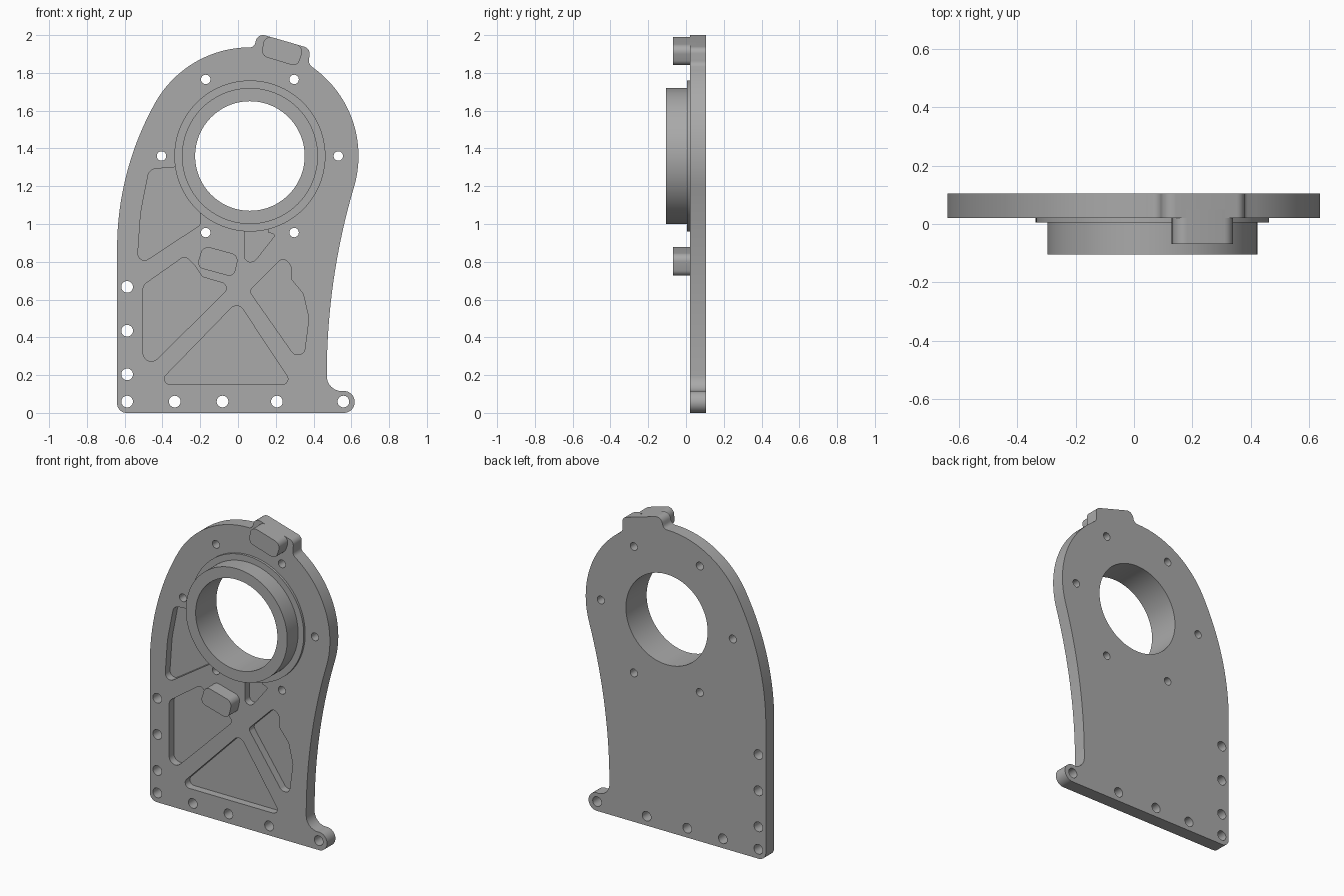
import bpy, bmesh
from math import cos, sin, tan, radians, pi
from mathutils import Vector

cube = bpy.data.objects.get("Cube")
if cube:
    bpy.data.objects.remove(cube, do_unlink=True)

metal = bpy.data.materials.new("grey_metal")
metal.use_nodes = True
GREY = (0.4, 0.4, 0.4, 1)
metal.diffuse_color = GREY
metal.node_tree.nodes["Principled BSDF"].inputs["Base Color"].default_value = GREY

FRONT, BACK, FLOOR = 0.02, 0.105, 0.068
BORE = (0.063, 1.36)


def arc(cx, cz, r, a, b, n=24):
    """Points on an arc from angle a to angle b in degrees."""
    angles = [radians(a + (b - a) * i / n) for i in range(n + 1)]
    return [(cx + r * cos(t), cz + r * sin(t)) for t in angles]


def circle(cx, cz, r, n=32):
    return arc(cx, cz, r, 0, 360, n)[:-1]


def rounded(corners, steps=8):
    """Polygon whose corners (x, z, radius) are filleted; no radius keeps the point."""
    out = []
    for i, c in enumerate(corners):
        p = Vector(c[:2])
        if len(c) < 3:
            out.append(p)
            continue
        u = (Vector(corners[i - 1][:2]) - p).normalized()
        v = (Vector(corners[(i + 1) % len(corners)][:2]) - p).normalized()
        half = u.angle(v) / 2
        centre = p + (u + v).normalized() * (c[2] / sin(half))
        start = p + u * (c[2] / tan(half)) - centre
        end = p + v * (c[2] / tan(half)) - centre
        sweep = start.angle(end)
        for k in range(steps + 1):
            t = k / steps
            out.append(centre + (start * sin((1 - t) * sweep) + end * sin(t * sweep)) / sin(sweep))
    return out


def add_prism(bm, outline, y0, y1):
    face = bm.faces.new([bm.verts.new((p[0], y0, p[1])) for p in outline])
    new = bmesh.ops.extrude_face_region(bm, geom=[face])["geom"]
    verts = [g for g in new if isinstance(g, bmesh.types.BMVert)]
    bmesh.ops.translate(bm, verts=verts, vec=(0, y1 - y0, 0))


def make(name, bm):
    bmesh.ops.recalc_face_normals(bm, faces=bm.faces)
    mesh = bpy.data.meshes.new(name)
    bm.to_mesh(mesh)
    bm.free()
    mesh.materials.append(metal)
    ob = bpy.data.objects.new(name, mesh)
    bpy.context.collection.objects.link(ob)
    return ob


def prism(name, outline, y0, y1):
    bm = bmesh.new()
    add_prism(bm, outline, y0, y1)
    return make(name, bm)


def smooth(ob):
    bpy.ops.object.select_all(action="DESELECT")
    ob.select_set(True)
    bpy.context.view_layer.objects.active = ob
    bpy.ops.object.shade_smooth_by_angle(angle=radians(30))


# Plate outline: foot, swept right edge, round head with tab, swept left edge
outline = rounded(
    [(-0.64, 0, 0.05)]
    + arc(0.56, 0.058, 0.058, -90, 90)
    + arc(0.55, 0.195, 0.08, 270, 180, 10)
    + arc(3.984, 0.2, 3.514, 180, 163.5)
    + arc(*BORE, 0.575, -16.5, 52, 40)[1:]
    + [(0.375, 1.845, 0.035), (0.38, 1.93, 0.035), (0.105, 2.01, 0.04), (0.085, 1.935, 0.03)]
    + arc(*BORE, 0.575, 92, 150.7, 40)
    + arc(0.937, 0.87, 1.577, 150.7, 180)[1:]
)
plate = prism("plate", outline, FRONT, BACK)

# Weight-saving pockets in the front of the plate
pockets = [
    [(-0.535, 0.775, 0.035), (-0.515, 1.06, 0.6), (-0.47, 1.29, 0.045), (-0.32, 1.302)]
    + arc(*BORE, 0.37, 190, 222, 8)
    + [(-0.2, 1.05), (-0.2, 0.995, 0.025)],
    [(-0.503, 0.21, 0.045), (-0.503, 0.675, 0.05), (-0.28, 0.832, 0.03), (-0.225, 0.775, 0.03),
     (-0.19, 0.72, 0.03), (-0.035, 0.675, 0.03)],
    [(-0.43, 0.15, 0.03), (-0.002, 0.59, 0.04), (0.29, 0.15, 0.03)],
    [(0.06, 0.645, 0.025), (0.24, 0.825, 0.03), (0.28, 0.78, 0.03), (0.28, 0.71, 0.03),
     (0.345, 0.63, 0.05), (0.375, 0.5, 0.03), (0.35, 0.31, 0.03), (0.295, 0.31, 0.03)],
    [(0.035, 0.79, 0.03), (0.035, 1.0), (0.16, 1.0), (0.16, 0.955), (0.2, 0.945, 0.012),
     (0.09, 0.805, 0.04)],
]
cut = bmesh.new()
for pocket in pockets:
    add_prism(cut, rounded(pocket), FRONT - 0.1, FLOOR)

# Through holes: bore, bolt circle, foot row and left edge row
holes = [(*BORE, 0.34, 96)]
holes += [(x, z, 0.025, 24) for x, z in circle(*BORE, 0.468, 6)]
holes += [(x, 0.06, 0.031, 24) for x in (-0.587, -0.335, -0.082, 0.206, 0.558)]
holes += [(-0.587, z, 0.031, 24) for z in (0.204, 0.435, 0.667)]
for x, z, r, n in holes:
    add_prism(cut, circle(x, z, r, n), FRONT - 0.1, BACK + 0.1)
cutter = make("plate_cutter", cut)
cutter.hide_render = True

mod = plate.modifiers.new("cuts", "BOOLEAN")
mod.operation, mod.solver, mod.object = "DIFFERENCE", "EXACT", cutter
bpy.context.view_layer.objects.active = plate
bpy.ops.object.modifier_apply(modifier=mod.name)
bpy.data.objects.remove(cutter, do_unlink=True)
smooth(plate)

# Bearing housing: stepped ring turned about the bore axis
profile = [(0.29, -0.105), (0.36, -0.105), (0.36, 0.005), (0.4, 0.005),
           (0.4, 0.08), (0.34, 0.08), (0.34, BACK), (0.29, BACK)]
ring = bmesh.new()
SIDES = 96
loops = [[ring.verts.new((x, y, z)) for x, z in circle(*BORE, r, SIDES)] for r, y in profile]
for a, b in zip(loops, loops[1:] + loops[:1]):
    for i in range(SIDES):
        j = (i + 1) % SIDES
        ring.faces.new((a[i], a[j], b[j], b[i]))
smooth(make("bearing_housing", ring))

# Raised rounded pads on the tab and below the housing
pads = {
    "tab_pad": [(0.137, 2.001, 0.04), (0.126, 1.89, 0.035), (0.315, 1.833, 0.035), (0.35, 1.939, 0.04)],
    "lower_pad": [(-0.185, 0.886, 0.04), (0.005, 0.835, 0.04), (-0.022, 0.718, 0.035), (-0.22, 0.772, 0.035)],
}
for name, corners in pads.items():
    smooth(prism(name, rounded(corners), -0.068, FRONT + 0.03))
